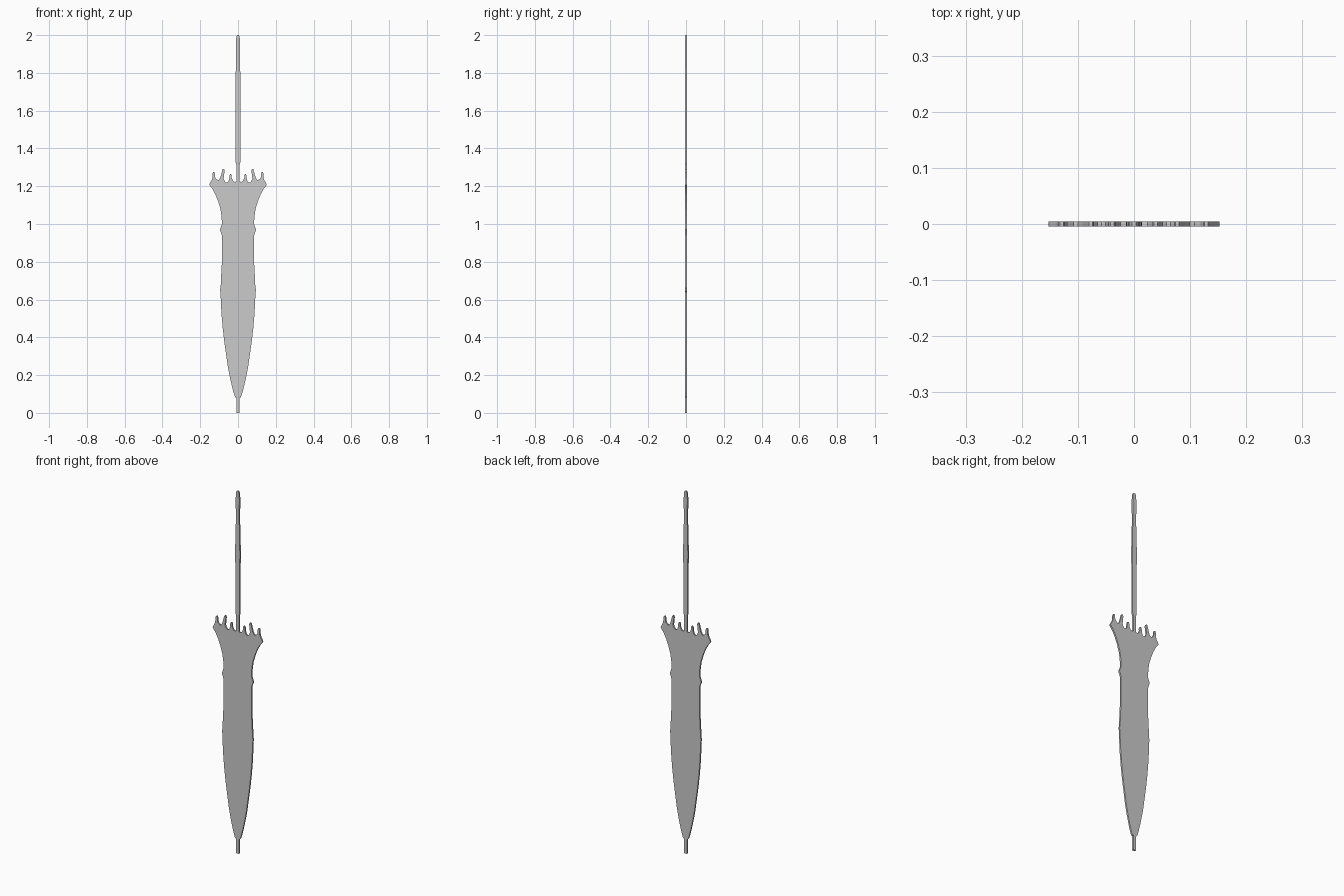
import bpy, bmesh

HALF = 0.0045  # half thickness of the flat sheet


def plate(name, right):
    """Flat plate from its right-hand outline (bottom to top), mirrored in x."""
    outline = right + [(-x, z) for x, z in reversed(right) if x > 1e-6]
    bm = bmesh.new()
    face = bm.faces.new([bm.verts.new((x, -HALF, z)) for x, z in outline])
    ext = bmesh.ops.extrude_face_region(bm, geom=[face])
    verts = [v for v in ext["geom"] if isinstance(v, bmesh.types.BMVert)]
    bmesh.ops.translate(bm, verts=verts, vec=(0, 2 * HALF, 0))
    bmesh.ops.recalc_face_normals(bm, faces=bm.faces)
    me = bpy.data.meshes.new(name)
    bm.to_mesh(me)
    bm.free()
    ob = bpy.data.objects.new(name, me)
    bpy.context.collection.objects.link(ob)
    return ob


def rib(x, z_in, z_tip, z_out, lean):
    """Small rounded rib end, traced from its outer side to its inner side."""
    t = x + lean
    return [(x + 0.011, z_out + 0.006), (x + 0.007, z_out + 0.018),
            (t + 0.006, z_tip - 0.008), (t + 0.003, z_tip), (t - 0.003, z_tip),
            (t - 0.006, z_tip - 0.008), (x - 0.006, z_in + 0.018),
            (x - 0.011, z_in + 0.006)]


# Ferrule at the bottom
plate("ferrule", [(0.008, 0.0), (0.008, 0.08)])

# Folded canopy: bulging side, tie strap bump, flared hem
side = [(0.012, 0.08), (0.018, 0.09), (0.027, 0.12), (0.041, 0.18),
        (0.053, 0.24), (0.063, 0.31), (0.073, 0.38), (0.081, 0.45),
        (0.087, 0.52), (0.091, 0.59), (0.092, 0.64), (0.096, 0.645),
        (0.096, 0.655), (0.092, 0.66), (0.089, 0.73), (0.085, 0.80),
        (0.085, 0.94), (0.090, 0.955), (0.096, 0.97), (0.090, 0.985),
        (0.085, 1.0), (0.087, 1.04), (0.093, 1.08), (0.105, 1.12),
        (0.119, 1.155), (0.135, 1.185), (0.152, 1.207), (0.150, 1.214)]

# Scalloped hem with three rib ends on each side
hem = (rib(0.129, 1.235, 1.275, 1.225, 0.0)
       + [(0.108, 1.233), (0.100, 1.234)]
       + rib(0.082, 1.222, 1.292, 1.242, -0.005)
       + [(0.065, 1.220), (0.058, 1.219)]
       + rib(0.040, 1.228, 1.264, 1.217, -0.001)
       + [(0.024, 1.225), (0.014, 1.223), (0.008, 1.225)])
plate("canopy", side + hem)

# Shaft and long handle
plate("handle", [(0.008, 1.225), (0.008, 1.31), (0.012, 1.325), (0.013, 1.52),
                 (0.014, 1.65), (0.013, 1.80), (0.010, 1.82), (0.011, 1.96),
                 (0.009, 1.99), (0.004, 2.0)])
